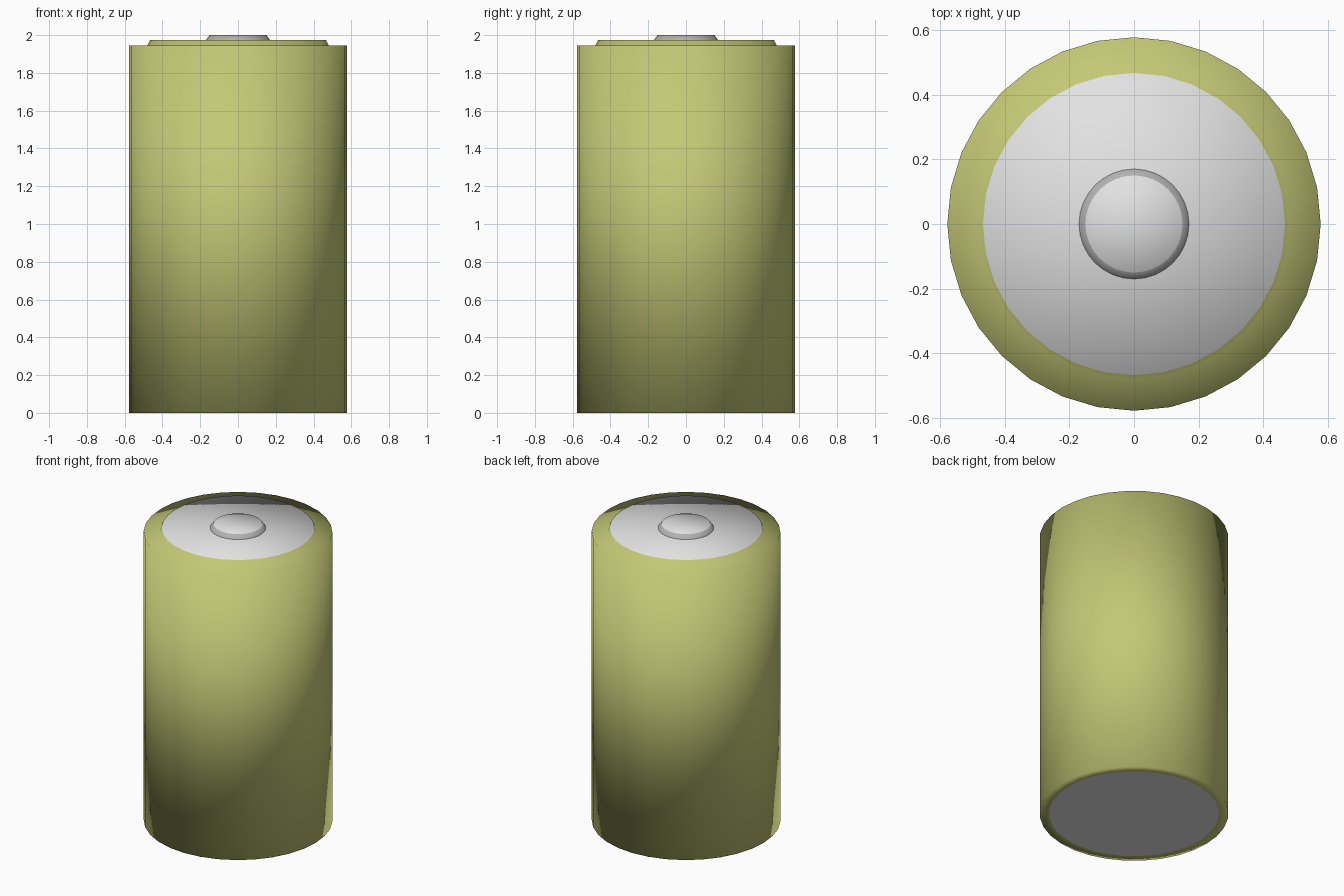
import bpy, bmesh, math

if "Cube" in bpy.data.objects:
    bpy.data.objects.remove(bpy.data.objects["Cube"])

SIDES = 32


def material(name, rgb):
    m = bpy.data.materials.new(name)
    m.diffuse_color = (*rgb, 1)
    m.use_nodes = True
    m.node_tree.nodes["Principled BSDF"].inputs["Base Color"].default_value = m.diffuse_color
    return m


green = material("olive_green", (0.55, 0.58, 0.18))
light = material("light_grey", (0.76, 0.76, 0.76))
mid = material("mid_grey", (0.44, 0.44, 0.45))


def lathe(name, profile, bands, mats):
    """Spin (radius, z) points round z; bands gives a material per segment."""
    bm = bmesh.new()
    rings = []
    for r, z in profile:
        if r == 0:
            rings.append([bm.verts.new((0, 0, z))] * SIDES)
        else:
            rings.append([bm.verts.new((r * math.cos(math.tau * i / SIDES),
                                        r * math.sin(math.tau * i / SIDES), z))
                          for i in range(SIDES)])
    for a, b, band in zip(rings, rings[1:], bands):
        for i in range(SIDES):
            j = (i + 1) % SIDES
            corners = list(dict.fromkeys((a[i], a[j], b[j], b[i])))
            face = bm.faces.new(corners)
            face.material_index = band
            face.smooth = True
    mesh = bpy.data.meshes.new(name)
    bm.to_mesh(mesh)
    bm.free()
    for m in mats:
        mesh.materials.append(m)
    obj = bpy.data.objects.new(name, mesh)
    bpy.context.collection.objects.link(obj)
    return obj


# Can: grey base plate, green wrapper with stepped rim, grey top plate
lathe("battery_can",
      [(0, 0), (0.52, 0), (0.577, 0), (0.577, 1.946),
       (0.48, 1.946), (0.467, 1.973), (0, 1.973)],
      [1, 0, 0, 0, 0, 1], [green, light])

# Raised contact: darker sloped edge and light top
lathe("contact_button",
      [(0.17, 1.973), (0.15, 2.0), (0, 2.0)],
      [1, 0], [light, mid])
